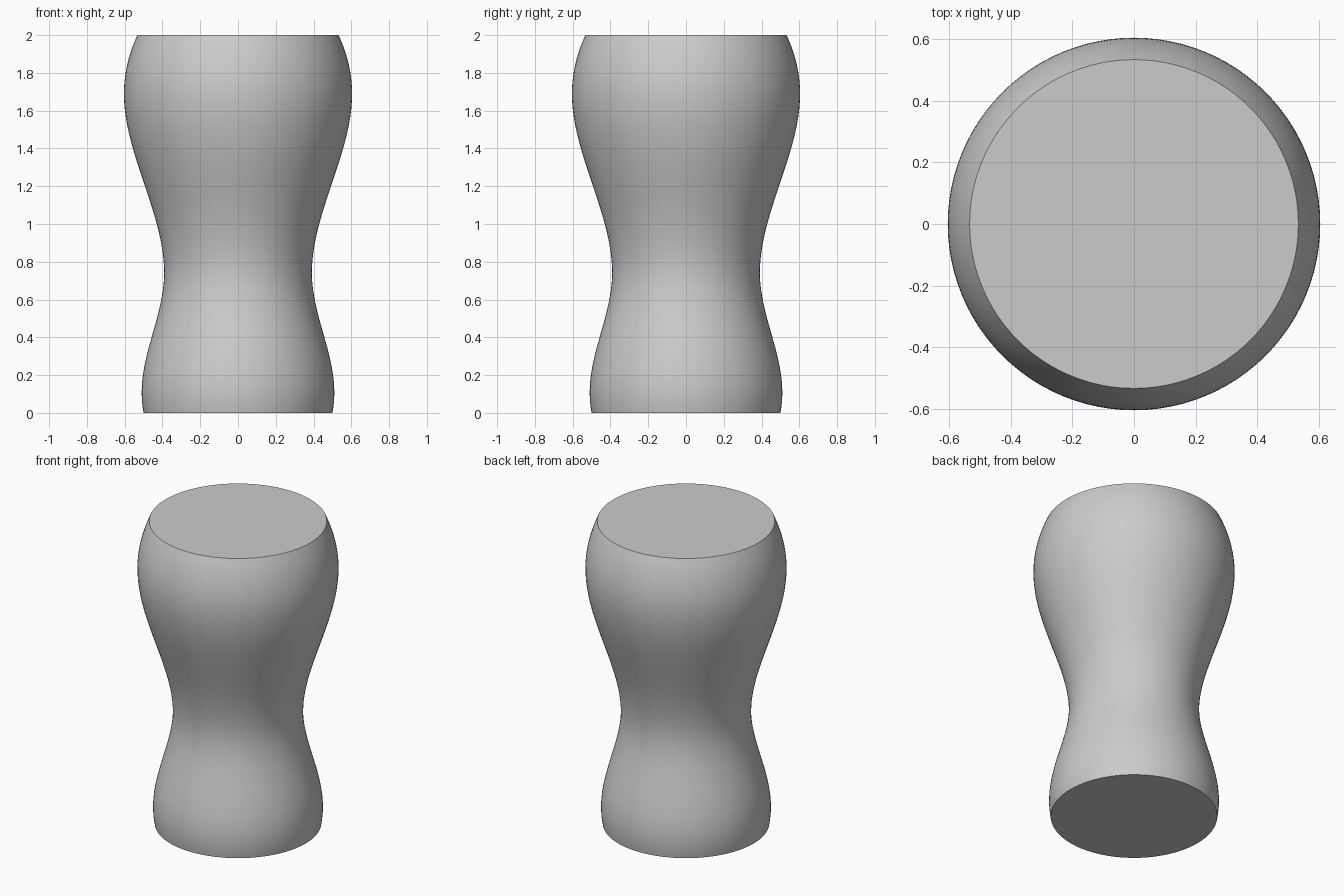
import bpy, bmesh, math

cube = bpy.data.objects.get("Cube")
if cube:
    bpy.data.objects.remove(cube, do_unlink=True)

# Plain grey material
grey = bpy.data.materials.new("light_grey")
grey.use_nodes = True
colour = (0.6, 0.6, 0.6, 1)
grey.diffuse_color = colour
grey.node_tree.nodes["Principled BSDF"].inputs["Base Color"].default_value = colour

SIDES = 96
FOOT, BELLY, WAIST, SHOULDER, RIM = (0.5, 0), (0.51, 0.11), (0.391, 0.74), (0.604, 1.69), (0.533, 2)


def span(a, b, ease, steps):
    """Radius and height pairs from a to b, without the last one."""
    return [(a[0] + (b[0] - a[0]) * ease(i / steps), a[1] + (b[1] - a[1]) * i / steps)
            for i in range(steps)]


# Waisted profile: upright at the belly, waist and shoulder
def smooth(t):
    return t * t * (3 - 2 * t)


profile = (span(FOOT, BELLY, lambda t: 1 - (1 - t) ** 2, 4)
           + span(BELLY, WAIST, smooth, 16)
           + span(WAIST, SHOULDER, smooth, 24)
           + span(SHOULDER, RIM, lambda t: t * t, 10) + [RIM])

# Turned body with flat caps
bm = bmesh.new()
rings = [[bm.verts.new((r * math.cos(math.tau * k / SIDES), r * math.sin(math.tau * k / SIDES), z))
          for k in range(SIDES)] for r, z in profile]
for low, high in zip(rings, rings[1:]):
    for k in range(SIDES):
        n = (k + 1) % SIDES
        bm.faces.new((low[k], low[n], high[n], high[k]))
bm.faces.new(rings[0][::-1])
bm.faces.new(rings[-1])

mesh = bpy.data.meshes.new("waisted_body")
bm.to_mesh(mesh)
bm.free()
mesh.materials.append(grey)
body = bpy.data.objects.new("waisted_body", mesh)
bpy.context.collection.objects.link(body)

# Smooth sides, crisp rims
bpy.context.view_layer.objects.active = body
body.select_set(True)
bpy.ops.object.shade_smooth_by_angle(angle=math.radians(35))
